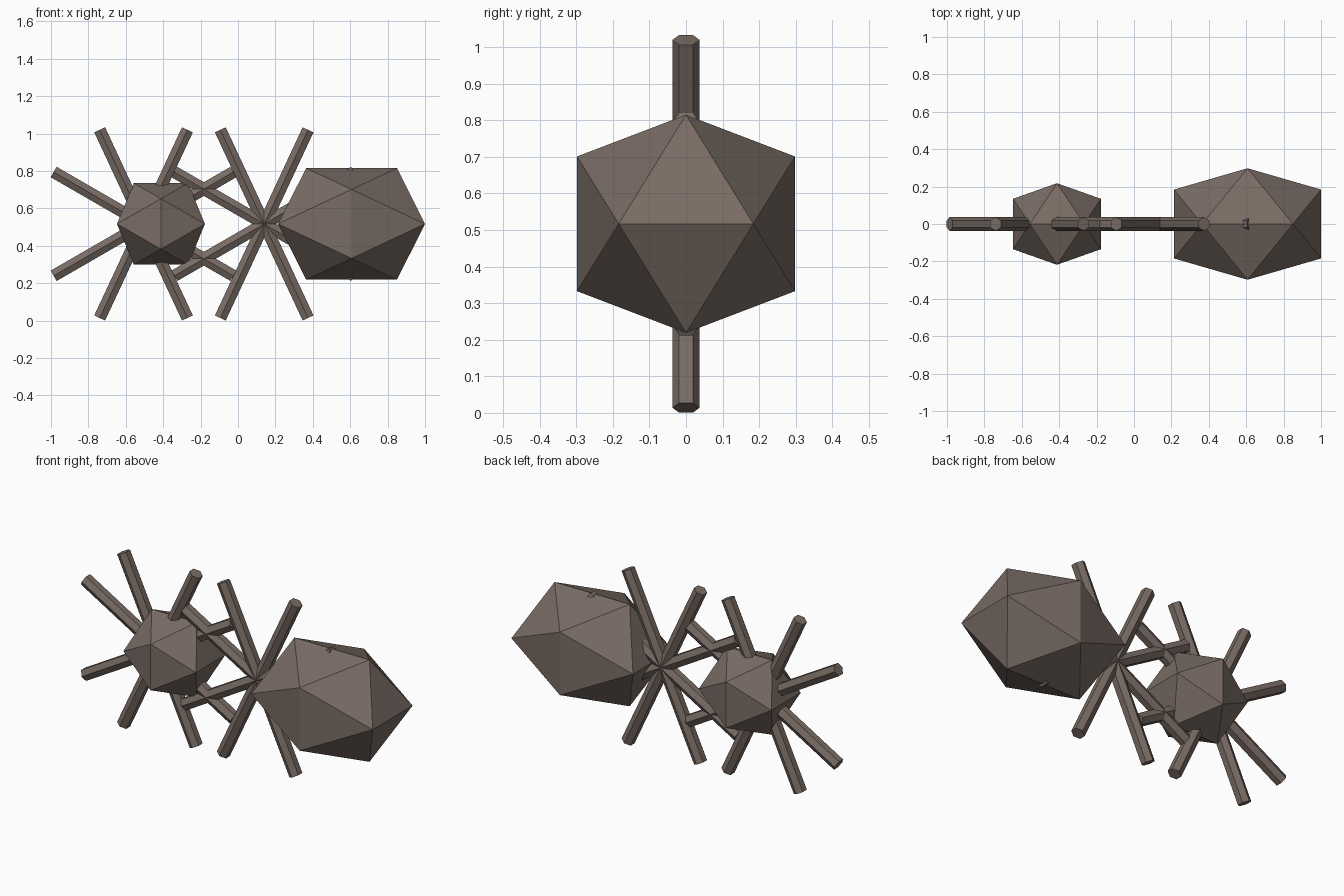
import bpy, bmesh, math
from mathutils import Vector

cube = bpy.data.objects.get("Cube")
if cube:
    bpy.data.objects.remove(cube, do_unlink=True)

MID_Z = 0.517
PHI = (1 + math.sqrt(5)) / 2

# Single brown-grey shell colour
brown = bpy.data.materials.new("dull_brown")
brown.use_nodes = True
colour = (0.19, 0.148, 0.127, 1)
brown.diffuse_color = colour
brown.node_tree.nodes["Principled BSDF"].inputs["Base Color"].default_value = colour


def body_part(name, x, half_size):
    """Icosahedron with edges aligned to the axes, stretched to half_size."""
    bm = bmesh.new()
    for a in (-1 / PHI, 1 / PHI):
        for b in (-1, 1):
            for p in ((a, 0, b), (b, a, 0), (0, b, a)):
                bm.verts.new([c * s for c, s in zip(p, half_size)])
    bmesh.ops.convex_hull(bm, input=bm.verts[:])
    bmesh.ops.recalc_face_normals(bm, faces=bm.faces[:])
    mesh = bpy.data.meshes.new(name)
    bm.to_mesh(mesh)
    bm.free()
    obj = bpy.data.objects.new(name, mesh)
    obj.location = (x, 0, MID_Z)
    bpy.context.collection.objects.link(obj)
    mesh.materials.append(brown)


def leg(name, x, angle):
    """Six-sided rod through the hub, tilted in the front plane."""
    bpy.ops.mesh.primitive_cylinder_add(
        vertices=6, radius=0.037, depth=1.11,
        location=(x, 0, MID_Z), rotation=(0, math.radians(angle), 0))
    obj = bpy.context.object
    obj.name = name
    obj.data.materials.append(brown)


# Head and abdomen
body_part("head", -0.412, (0.235, 0.218, 0.218))
body_part("abdomen", 0.607, (0.393, 0.298, 0.298))

# Two hubs of crossing leg rods
for hub, x in (("head", -0.505), ("abdomen", 0.14)):
    for tilt, angle in (("steep", 25), ("shallow", 60)):
        for side, sign in (("rising", 1), ("falling", -1)):
            leg(f"{hub}_{tilt}_{side}_leg", x, sign * angle)
